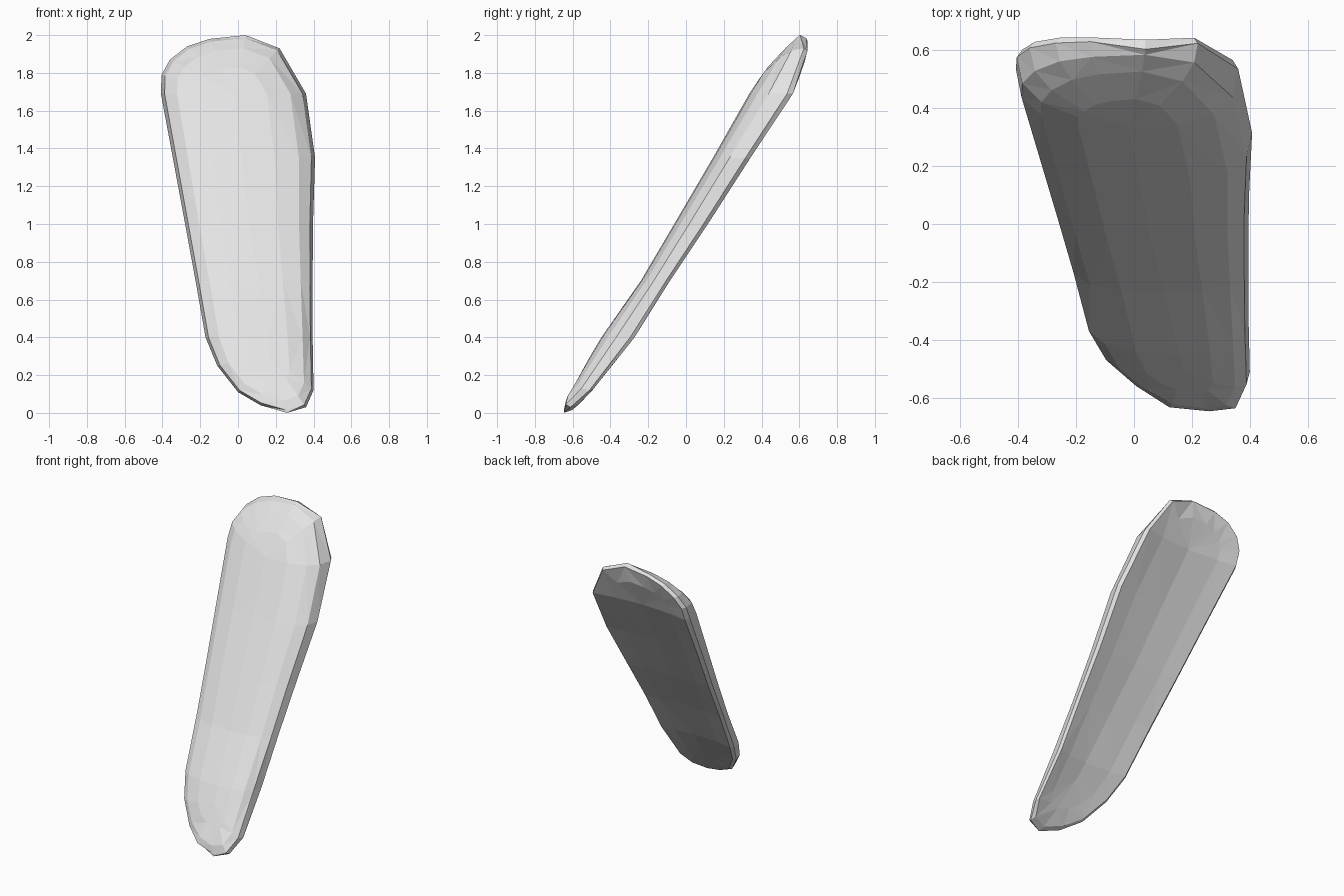
import bpy, bmesh

if "Cube" in bpy.data.objects:
    bpy.data.objects.remove(bpy.data.objects["Cube"])


def interp(knots, z):
    # piecewise-linear lookup
    if z <= knots[0][0]:
        return knots[0][1]
    for (z0, v0), (z1, v1) in zip(knots, knots[1:]):
        if z <= z1:
            return v0 + (v1 - v0) * (z - z0) / (z1 - z0)
    return knots[-1][1]


# outline of the leaning stone, seen from the front (x, z)
OUTLINE = [(0.26, 0.0), (0.36, 0.03), (0.40, 0.12), (0.395, 0.4), (0.395, 0.7),
           (0.397, 1.0), (0.408, 1.35), (0.36, 1.69), (0.22, 1.93), (0.04, 2.0),
           (-0.15, 1.98), (-0.27, 1.94), (-0.36, 1.87), (-0.405, 1.79),
           (-0.408, 1.69), (-0.345, 1.35), (-0.28, 1.0), (-0.225, 0.7),
           (-0.172, 0.4), (-0.11, 0.25), (0.0, 0.11), (0.12, 0.04)]

# depth of the front and back edges by height (z, y)
FRONT = [(0, -0.655), (0.08, -0.635), (0.39, -0.455), (0.655, -0.265),
         (1, -0.062), (1.38, 0.16), (1.76, 0.375), (1.98, 0.535), (2, 0.57)]
BACK = [(0, -0.64), (0.02, -0.59), (0.11, -0.5), (0.395, -0.27), (0.7, -0.08),
        (1.05, 0.155), (1.37, 0.36), (1.7, 0.58), (1.9, 0.648),
        (1.98, 0.648), (2, 0.61)]
SPINE = [(0.3, 0.17), (1.0, 0.06), (1.7, -0.02)]

# rings from front to back: (inset scale, depth fraction, depth shift at foot)
RINGS = [(0.0, 0.0, 0), (0.45, 0.03, 0), (0.78, 0.18, -0.15),
         (0.95, 0.43, -0.33), (1.0, 0.84, -0.3), (0.95, 0.97, 0),
         (0.6, 0.87, 0), (0.0, 0.8, 0)]

bm = bmesh.new()
loops = []
for s, f, foot in RINGS:
    loop = []
    for x, z in OUTLINE:
        qz = min(max(z, 0.3), 1.69)
        qx = interp(SPINE, qz)
        px, pz = qx + (x - qx) * s, qz + (z - qz) * s
        depth = f + (foot if z < 0.1 else 0)   # the foot tapers forward
        y = interp(FRONT, pz) * (1 - depth) + interp(BACK, pz) * depth
        loop.append(bm.verts.new((px, y, pz)))
    loops.append(loop)

# skin the rings; the innermost ones collapse onto the spine
n = len(OUTLINE)
for a, b in zip(loops, loops[1:]):
    for i in range(n):
        j = (i + 1) % n
        bm.faces.new((a[i], a[j], b[j], b[i]))
bmesh.ops.remove_doubles(bm, verts=bm.verts[:], dist=0.001)
bmesh.ops.triangulate(bm, faces=bm.faces[:])
bmesh.ops.recalc_face_normals(bm, faces=bm.faces[:])

mesh = bpy.data.meshes.new("leaning_stone")
bm.to_mesh(mesh)
bm.free()
stone = bpy.data.objects.new("leaning_stone", mesh)
bpy.context.collection.objects.link(stone)

grey = bpy.data.materials.new("light_grey")
grey.diffuse_color = (0.77, 0.77, 0.77, 1)
grey.use_nodes = True
grey.node_tree.nodes["Principled BSDF"].inputs["Base Color"].default_value = grey.diffuse_color
mesh.materials.append(grey)
